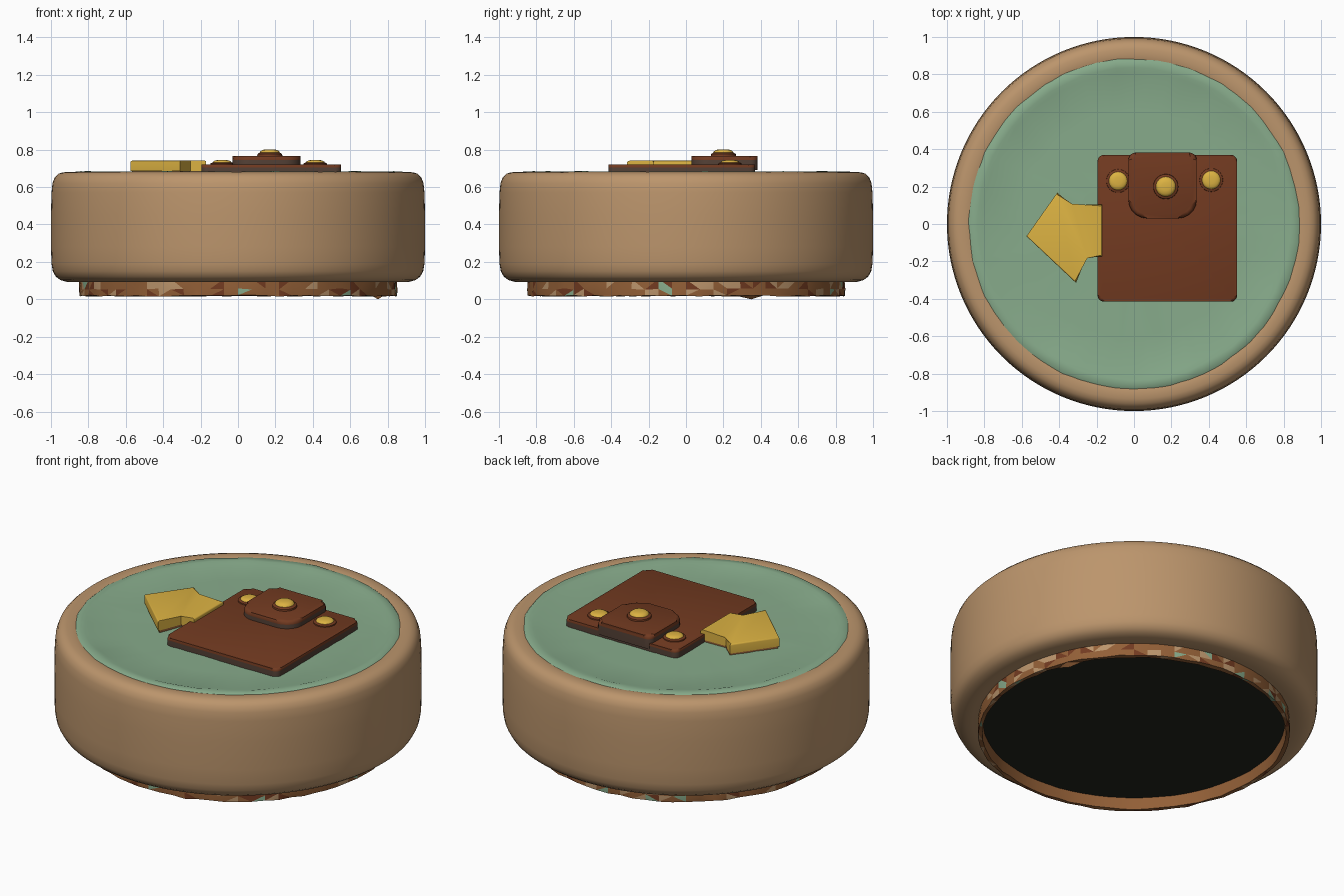
import bpy, bmesh, math, random

if "Cube" in bpy.data.objects:
    bpy.data.objects.remove(bpy.data.objects["Cube"])

random.seed(4)


def mat(name, r, g, b):
    m = bpy.data.materials.new(name)
    m.diffuse_color = (r, g, b, 1)
    m.use_nodes = True
    m.node_tree.nodes["Principled BSDF"].inputs["Base Color"].default_value = m.diffuse_color
    return m


TAN = mat("tan", 0.50, 0.30, 0.15)
GREEN = mat("sage green", 0.245, 0.41, 0.26)
BROWN = mat("leather brown", 0.17, 0.043, 0.015)
EDGE = mat("dark leather edge", 0.085, 0.05, 0.035)
GOLD = mat("gold", 0.72, 0.45, 0.055)
RUST = mat("rust brown", 0.29, 0.115, 0.038)
BLACK = mat("near black", 0.017, 0.018, 0.013)


def finish(name, bm, mats, angle=40):
    bmesh.ops.recalc_face_normals(bm, faces=bm.faces[:])
    me = bpy.data.meshes.new(name)
    bm.to_mesh(me)
    bm.free()
    for m in mats:
        me.materials.append(m)
    ob = bpy.data.objects.new(name, me)
    bpy.context.collection.objects.link(ob)
    bpy.ops.object.select_all(action='DESELECT')
    bpy.context.view_layer.objects.active = ob
    ob.select_set(True)
    bpy.ops.object.shade_smooth_by_angle(angle=math.radians(angle))
    return ob


def lathe(profile, n, cx=0, cy=0, jr=0, jz=0, closed=False, cap=False):
    """Spin (radius, z) points round z, with optional seeded jitter."""
    bm = bmesh.new()
    rings = []
    for r, z in profile:
        ring = []
        for i in range(n):
            a = 2 * math.pi * i / n
            rr = r + random.uniform(-jr, jr)
            ring.append(bm.verts.new((cx + rr * math.cos(a), cy + rr * math.sin(a),
                                      z + random.uniform(-jz, jz))))
        rings.append(ring)
    pairs = list(zip(rings, rings[1:])) + ([(rings[-1], rings[0])] if closed else [])
    for a, b in pairs:
        for i in range(n):
            j = (i + 1) % n
            bm.faces.new((a[i], a[j], b[j], b[i]))
    if cap:
        bm.faces.new(rings[-1])
    return bm


def plate(name, pts, z0, z1, bevel, mats, side_rule=None):
    """Extruded outline with softened upper edge."""
    bm = bmesh.new()
    bot = [bm.verts.new((x, y, z0)) for x, y in pts]
    top = [bm.verts.new((x, y, z1)) for x, y in pts]
    n = len(pts)
    bm.faces.new(bot)
    cap = bm.faces.new(top)
    for i in range(n):
        j = (i + 1) % n
        bm.faces.new((bot[i], bot[j], top[j], top[i]))
    bmesh.ops.bevel(bm, geom=list(cap.edges), offset=bevel, segments=3, profile=0.5,
                    affect='EDGES', clamp_overlap=True)
    bm.normal_update()
    if side_rule:
        for f in bm.faces:
            f.material_index = 1 if f.calc_center_median().z < side_rule else 0
    return finish(name, bm, mats)


def rounded(x0, x1, y0, y1, radii):
    """Rectangle outline; radii for corners lower-left, lower-right, upper-right, upper-left."""
    corners = [(x0, y0, 1, 1, 180), (x1, y0, -1, 1, 270), (x1, y1, -1, -1, 0), (x0, y1, 1, -1, 90)]
    pts = []
    for (x, y, sx, sy, a0), r in zip(corners, radii):
        for k in range(6):
            a = math.radians(a0 + 18 * k)
            pts.append((x + sx * r + r * math.cos(a), y + sy * r + r * math.sin(a)))
    return pts


# Round tan body with soft upper and lower edges
finish("round_body", lathe([(0.83, 0.095), (0.88, 0.092), (0.915, 0.093), (0.95, 0.103), (0.975, 0.122),
                            (0.99, 0.15), (0.997, 0.19), (1.0, 0.28), (1.0, 0.45), (0.997, 0.57),
                            (0.992, 0.62), (0.98, 0.652), (0.96, 0.671), (0.935, 0.679),
                            (0.90, 0.68), (0.87, 0.674), (0.84, 0.66)], 128), [TAN], 60)

# Slightly uneven green inlay
finish("green_inlay", lathe([(0.895, 0.668), (0.878, 0.681), (0.835, 0.683), (0.81, 0.676),
                             (0.60, 0.673), (0.30, 0.673)], 56, jr=0.005, jz=0.002, cap=True), [GREEN], 50)

# Mottled foot ring
bm = lathe([(0.848, 0.11), (0.85, 0.055), (0.848, 0.018), (0.825, 0.018), (0.82, 0.10)], 72,
           jr=0.003, jz=0.004)
low = min(bm.verts, key=lambda v: v.co.z)
low.co.z = 0.0
bmesh.ops.triangulate(bm, faces=bm.faces[:])
for f in bm.faces:
    c = f.calc_center_median()
    if math.hypot(c.x, c.y) > 0.838:
        p = random.random()
        f.material_index = 1 if p < 0.17 else 2 if p < 0.22 else 3 if p < 0.32 else 0
finish("foot_ring", bm, [RUST, TAN, GREEN, BROWN], 30)

# Recessed dark underside
bm = bmesh.new()
bmesh.ops.create_circle(bm, cap_ends=True, segments=72, radius=0.835)
for v in bm.verts:
    v.co.z = 0.085
bmesh.ops.reverse_faces(bm, faces=bm.faces[:])
under = finish("underside", bm, [BLACK])
if under.data.polygons[0].normal.z > 0:
    under.data.flip_normals()

# Leather pouch and its flap
plate("pouch", rounded(-0.195, 0.552, -0.415, 0.37, [0.035] * 4), 0.665, 0.721, 0.016,
      [BROWN, EDGE], 0.704)
plate("pouch_flap", rounded(-0.03, 0.335, 0.03, 0.382, [0.10, 0.10, 0.04, 0.04]), 0.69, 0.767, 0.022,
      [BROWN, EDGE], 0.735)

# Studs: brown seat with gold dome
for name, x, y, z, r, h in [("left_stud", -0.085, 0.23, 0.715, 0.05, 0.03),
                            ("right_stud", 0.413, 0.235, 0.715, 0.05, 0.03),
                            ("flap_stud", 0.17, 0.2, 0.76, 0.054, 0.042)]:
    finish(name + "_seat", lathe([(r + 0.014, z), (r + 0.012, z + h * 0.4), (r - 0.002, z + h * 0.6)],
                                 24, x, y, cap=True), [BROWN])
    finish(name, lathe([(r, z + h * 0.5), (r * 0.96, z + h * 0.7), (r * 0.75, z + h * 0.9),
                        (r * 0.4, z + h)], 24, x, y, cap=True), [GOLD], 60)

# Gold arrow pointing left, over a thin rust underlay
arrow = [(-0.575, -0.065), (-0.31, -0.315), (-0.255, -0.175), (-0.17, -0.175),
         (-0.17, 0.105), (-0.335, 0.10), (-0.41, 0.168)]
plate("arrow", arrow, 0.686, 0.741, 0.008, [GOLD])
plate("arrow_underlay", [(x * 0.97 - 0.008, y * 0.97) for x, y in arrow], 0.665, 0.69, 0.003, [RUST])
